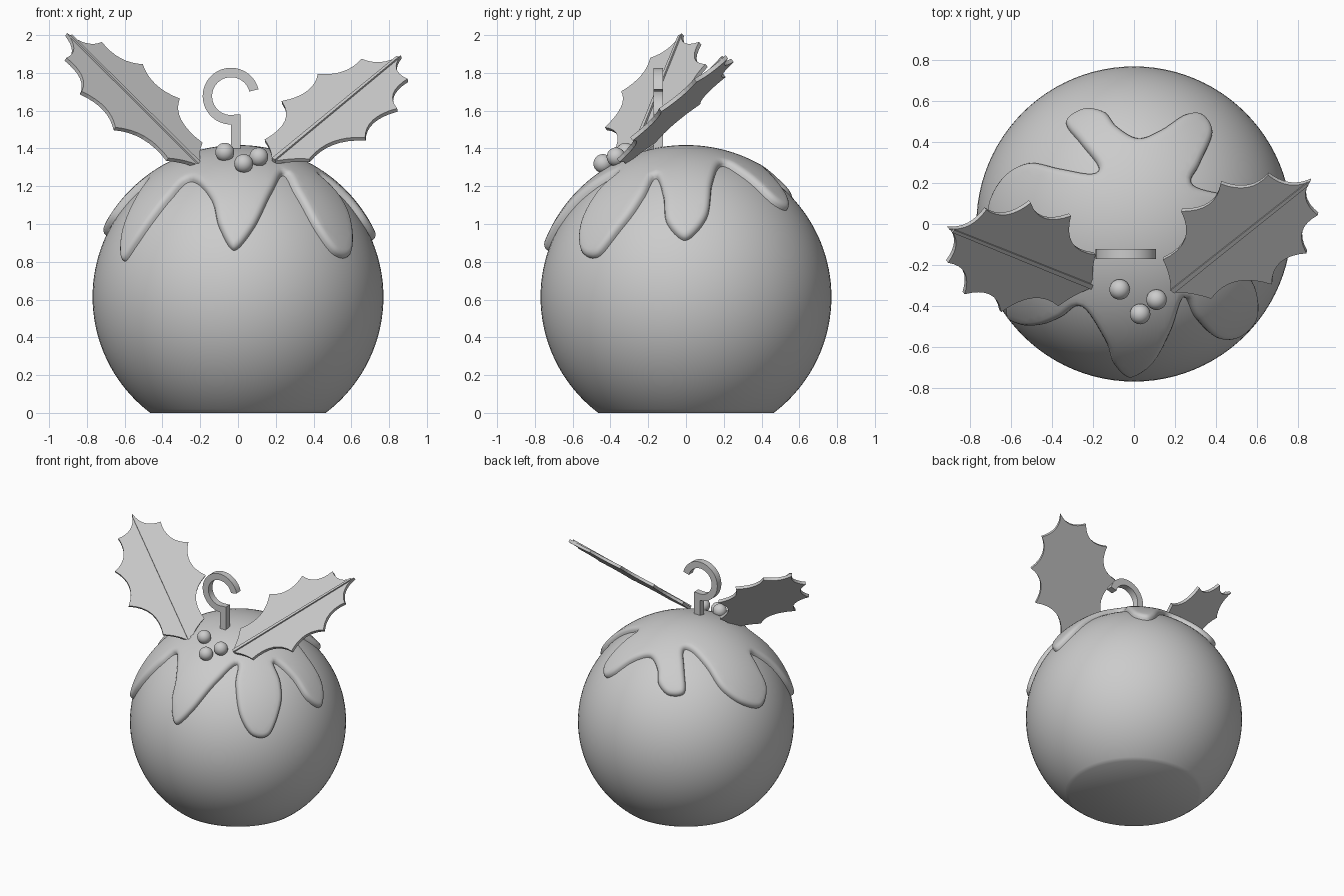
import bpy, bmesh, math
from mathutils import Vector
from mathutils.geometry import delaunay_2d_cdt

if "Cube" in bpy.data.objects:
    bpy.data.objects.remove(bpy.data.objects["Cube"])

R, CZ = 0.77, 0.614            # pudding ball radius and centre height
ICING = 0.034                  # icing thickness

grey = bpy.data.materials.new("plain_grey")
grey.diffuse_color = (0.6, 0.6, 0.6, 1)
grey.use_nodes = True
grey.node_tree.nodes["Principled BSDF"].inputs["Base Color"].default_value = grey.diffuse_color


def add(name, bm, smooth=None):
    bmesh.ops.recalc_face_normals(bm, faces=bm.faces)
    me = bpy.data.meshes.new(name)
    bm.to_mesh(me)
    bm.free()
    me.materials.append(grey)
    ob = bpy.data.objects.new(name, me)
    bpy.context.collection.objects.link(ob)
    if smooth:
        bpy.ops.object.select_all(action='DESELECT')
        ob.select_set(True)
        bpy.context.view_layer.objects.active = ob
        bpy.ops.object.shade_smooth_by_angle(angle=math.radians(smooth))
    return ob


def prism(bm, pts, place, low, high):
    """Solid from a flat outline, between two heights."""
    a = [bm.verts.new(place(x, y, low)) for x, y in pts]
    b = [bm.verts.new(place(x, y, high)) for x, y in pts]
    bm.faces.new(a[::-1])
    bm.faces.new(b)
    n = len(pts)
    for i in range(n):
        j = (i + 1) % n
        bm.faces.new((a[i], a[j], b[j], b[i]))


# pudding: ball with a flat cut base
bm = bmesh.new()
bmesh.ops.create_uvsphere(bm, u_segments=96, v_segments=64, radius=R)
bmesh.ops.translate(bm, verts=bm.verts, vec=(0, 0, CZ))
cut = bmesh.ops.bisect_plane(bm, geom=bm.verts[:] + bm.edges[:] + bm.faces[:],
                             plane_co=(0, 0, 0), plane_no=(0, 0, -1), clear_outer=True)
bmesh.ops.holes_fill(bm, edges=[e for e in bm.edges if e.is_boundary])
add("pudding", bm, 40)

# icing: dripping outline seen from above, wrapped over the ball
drips = [(-.25, -.4), (-.14, -.56), (-.10, -.67), (-.02, -.73), (.09, -.67), (.18, -.51),
         (.24, -.355), (.3, -.46), (.4, -.55), (.5, -.54), (.585, -.45), (.585, -.31),
         (.52, -.22), (.42, -.16), (.55, -.12), (.66, -.10), (.71, 0), (.64, .11),
         (.47, .14), (.285, .19), (.32, .29), (.38, .44), (.33, .525), (.25, .53),
         (.13, .455), (.02, .415), (-.08, .47), (-.14, .54), (-.24, .555), (-.33, .49),
         (-.26, .39), (-.175, .28), (-.21, .245), (-.36, .27), (-.51, .295), (-.63, .22),
         (-.695, .08), (-.655, -.05), (-.55, -.09), (-.47, -.13), (-.53, -.24),
         (-.605, -.36), (-.60, -.445), (-.53, -.485), (-.44, -.485), (-.35, -.45)]


def unroll(p):
    v = Vector(p)
    return v.normalized() * math.asin(v.length / R)


def smooth_loop(ctrl, steps):
    out, n = [], len(ctrl)
    for i in range(n):
        a, b, c, d = (ctrl[(i + k) % n] for k in (-1, 0, 1, 2))
        for s in range(steps):
            t = s / steps
            out.append(0.5 * (2 * b + (c - a) * t + (2 * a - 5 * b + 4 * c - d) * t * t
                              + (3 * b - a - 3 * c + d) * t ** 3))
    return out


edge = smooth_loop([unroll(p) for p in drips], 7)


def edge_distance(p):
    return min((p - q).length for q in edge)


points = list(edge)
n = len(edge)
for depth in (0.007, 0.018, 0.034, 0.052):      # rings for the rounded lip
    for i in range(n):
        t = (edge[(i + 1) % n] - edge[i - 1]).normalized()
        q = edge[i] + Vector((-t.y, t.x)) * depth
        if edge_distance(q) > depth * 0.93:
            points.append(q)
step = 0.04
for i in range(-34, 35):
    for j in range(-34, 35):
        q = Vector((i * step, j * step))
        if edge_distance(q) > 0.07:
            points.append(q)
verts, _, faces, *_ = delaunay_2d_cdt(points, [(i, (i + 1) % n) for i in range(n)],
                                      [], 1, 1e-5)
bm = bmesh.new()
bv = []
for p in verts:
    d = min(edge_distance(p) / 0.05, 1)
    r = R - 0.004 + (ICING + 0.004) * math.sqrt(1 - (1 - d) ** 2)
    a, u = p.length, p.normalized() if p.length else p
    bv.append(bm.verts.new((r * math.sin(a) * u.x, r * math.sin(a) * u.y,
                            CZ + r * math.cos(a))))
for f in faces:
    bm.faces.new([bv[k] for k in f])
icing = add("icing", bm, 70)
if sum(p.normal.z for p in icing.data.polygons) < 0:
    icing.data.flip_normals()

# holly leaves: spiky outline with hollow arcs between the spikes, plus a midrib
spikes = [(0, 0.012), (.107, .16), (.40, .30), (.675, .285), (.893, .165), (1.025, 0)]


def leaf_outline():
    side = []
    for k, ((x0, y0), (x1, y1)) in enumerate(zip(spikes, spikes[1:])):
        sag = 0.05 if k == 0 else 0.2
        for s in range(8):
            t = s / 8
            b = 4 * t * (1 - t) * sag
            side.append((x0 + (x1 - x0) * t + (y1 - y0) * b,
                         y0 + (y1 - y0) * t - (x1 - x0) * b))
    return side + [spikes[-1]] + [(x, -y) for x, y in reversed(side)]


def leaf(name, base, along, across):
    base, a = Vector(base), Vector(along).normalized()
    v = Vector(across)
    v = (v - a * v.dot(a)).normalized()
    nrm = a.cross(v)

    def place(x, y, h):
        return base + a * x + v * y + nrm * h
    bm = bmesh.new()
    prism(bm, leaf_outline(), place, -0.012, 0.010)
    add(name, bm)
    bm = bmesh.new()
    prism(bm, [(0, -.012), (1.0, -.008), (1.0, .008), (0, .012)], place, 0.005, 0.02)
    add(name + "_midrib", bm)


leaf("right_leaf", (.19, -.32, 1.33), (.68, .54, .56), (-.734, .6, .325))
leaf("left_leaf", (-.21, -.30, 1.31), (-.695, .28, .69), (-.56, -.787, -.262))

# berries
for i, c in enumerate([(-.07, -.32, 1.38), (.03, -.44, 1.32), (.11, -.37, 1.355)]):
    bm = bmesh.new()
    bmesh.ops.create_uvsphere(bm, u_segments=32, v_segments=16, radius=0.05)
    bmesh.ops.translate(bm, verts=bm.verts, vec=c)
    add(f"berry_{i + 1}", bm, 40)

# hanging hook: open ring with a square stem
hx, hz = -.037, 1.677


def arc(r, a0, a1, n=40):
    return [(hx + r * math.cos(math.radians(a0 + (a1 - a0) * i / n)),
             hz + r * math.sin(math.radians(a0 + (a1 - a0) * i / n))) for i in range(n + 1)]


bm = bmesh.new()
prism(bm, arc(.15, 14, 270) + [(hx, 1.36), (.014, 1.36), (.014, 1.58)] + arc(.1, 280, 14),
      lambda x, z, y: Vector((x, y, z)), -.172, -.122)
add("hook", bm, 30)
